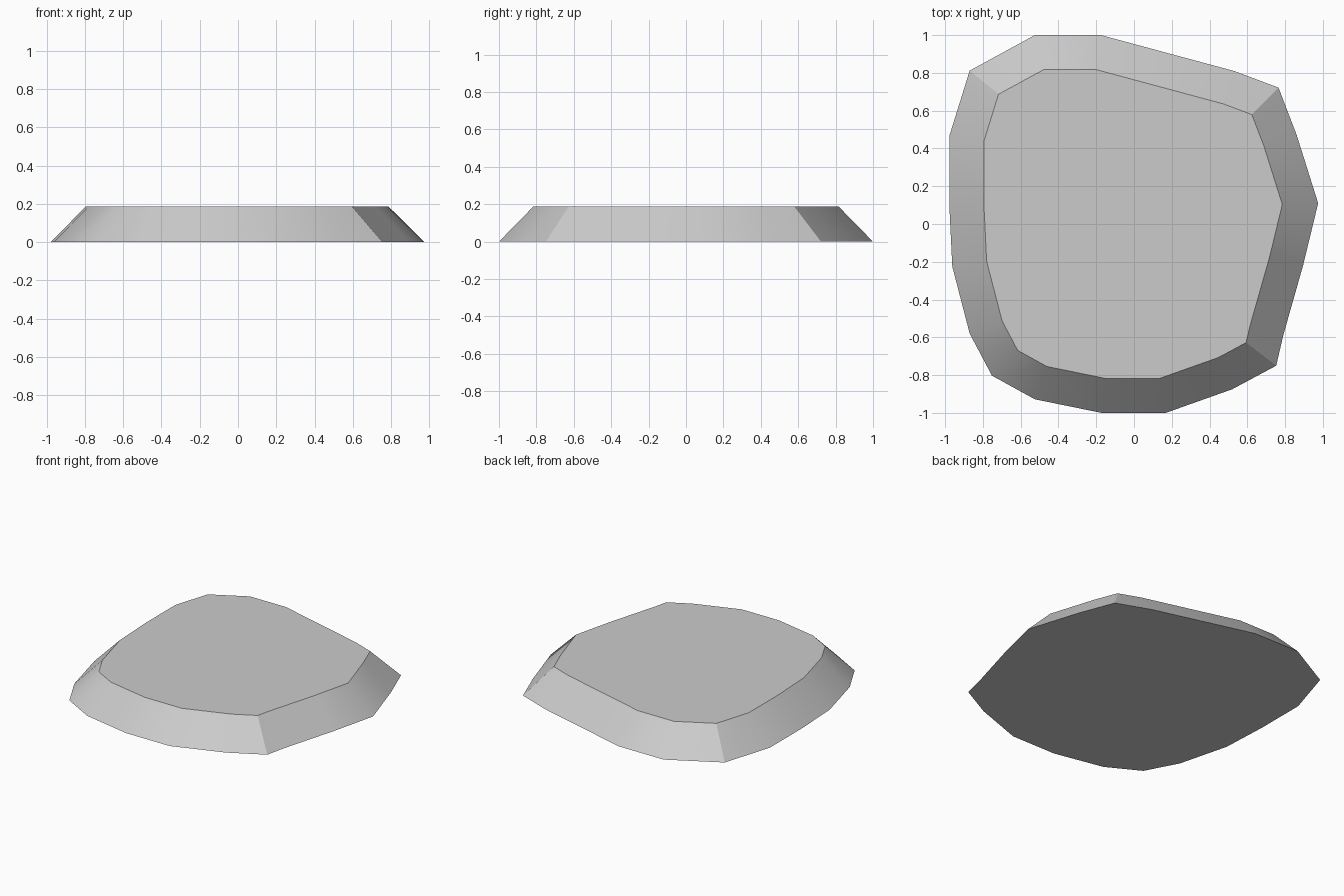
import bpy, bmesh, math

if "Cube" in bpy.data.objects:
    bpy.data.objects.remove(bpy.data.objects["Cube"])

# Outline of the slab's foot, clockwise seen from above
OUTLINE = [(-0.525, 1.0), (-0.175, 1.0), (0.53, 0.81), (0.765, 0.722), (0.86, 0.475),
           (0.975, 0.11), (0.895, -0.22), (0.79, -0.59), (0.753, -0.75), (0.52, -0.875),
           (0.168, -1.0), (-0.172, -1.0), (-0.525, -0.928), (-0.752, -0.803),
           (-0.87, -0.58), (-0.962, -0.225), (-0.978, 0.105), (-0.978, 0.465), (-0.87, 0.812)]
HEIGHT = 0.187
INSET = 0.183

bm = bmesh.new()
verts = [bm.verts.new((x, y, 0)) for x, y in OUTLINE]
bm.faces.new(verts)                      # underside, faces down
top_verts = [bm.verts.new((x, y, 0)) for x, y in OUTLINE]
top = bm.faces.new(top_verts[::-1])      # top sheet, faces up
top.normal_update()

# Sloped rim: inset the top sheet evenly, then lift it
bmesh.ops.inset_region(bm, faces=[top], thickness=INSET, use_boundary=True, use_even_offset=True)
for v in top.verts:
    v.co.z = HEIGHT
bmesh.ops.remove_doubles(bm, verts=bm.verts[:], dist=0.0005)
bmesh.ops.recalc_face_normals(bm, faces=bm.faces[:])

mesh = bpy.data.meshes.new("stone_slab")
bm.to_mesh(mesh)
bm.free()
slab = bpy.data.objects.new("stone_slab", mesh)
bpy.context.collection.objects.link(slab)

# Smooth rim with crisp corners
bpy.context.view_layer.objects.active = slab
slab.select_set(True)
bpy.ops.object.shade_smooth_by_angle(angle=math.radians(30))
